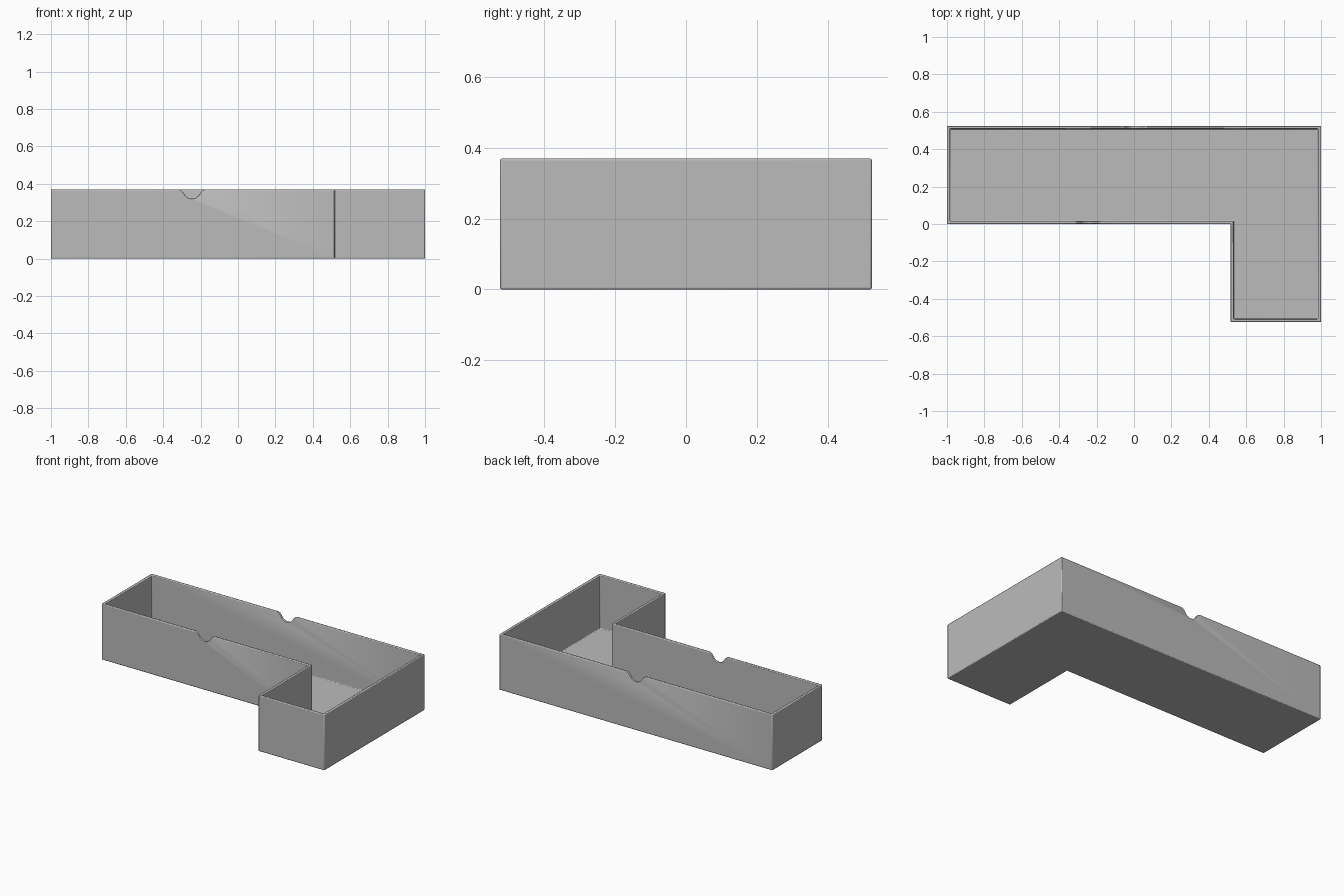
import bpy, bmesh, math

cube = bpy.data.objects.get("Cube")
if cube:
    bpy.data.objects.remove(cube, do_unlink=True)

HEIGHT, WALL, FLOOR = 0.37, 0.016, 0.016

grey = bpy.data.materials.new("plain_grey")
grey.use_nodes = True
colour = (0.5, 0.5, 0.5, 1)
grey.diffuse_color = colour
grey.node_tree.nodes["Principled BSDF"].inputs["Base Color"].default_value = colour


def prism(name, outline, direction):
    """Extrude a closed 3D outline along a direction into a solid."""
    bm = bmesh.new()
    face = bm.faces.new([bm.verts.new(p) for p in outline])
    moved = bmesh.ops.extrude_face_region(bm, geom=[face])["geom"]
    bmesh.ops.translate(bm, vec=direction,
                        verts=[v for v in moved if isinstance(v, bmesh.types.BMVert)])
    bmesh.ops.recalc_face_normals(bm, faces=bm.faces)
    mesh = bpy.data.meshes.new(name)
    bm.to_mesh(mesh)
    bm.free()
    obj = bpy.data.objects.new(name, mesh)
    bpy.context.collection.objects.link(obj)
    mesh.materials.append(grey)
    return obj


# L-shaped body
corners = [(-1, 0), (0.517, 0), (0.517, -0.525), (1, -0.525), (1, 0.525), (-1, 0.525)]
tray = prism("tray", [(x, y, 0) for x, y in corners], (0, 0, HEIGHT))

# Hollow the body: inset the top, then push the inner face down to the floor
bm = bmesh.new()
bm.from_mesh(tray.data)
top = max(bm.faces, key=lambda f: f.calc_center_median().z)
bmesh.ops.inset_region(bm, faces=[top], thickness=WALL, use_even_offset=True)
moved = bmesh.ops.extrude_face_region(bm, geom=[top])["geom"]
bmesh.ops.translate(bm, vec=(0, 0, FLOOR - HEIGHT),
                    verts=[v for v in moved if isinstance(v, bmesh.types.BMVert)])
if top.is_valid:
    bmesh.ops.delete(bm, geom=[top], context="FACES_ONLY")
bmesh.ops.recalc_face_normals(bm, faces=bm.faces)
bm.to_mesh(tray.data)
bm.free()

# Rounded finger notches in the two long walls
half = [(0.068, 0), (0.056, -0.006), (0.045, -0.018), (0.034, -0.035), (0.019, -0.046)]
curve = half + [(0, -0.05)] + [(-x, z) for x, z in reversed(half)]
profile = [(0.068, 0.05)] + curve + [(-0.068, 0.05)]
for name, x0, y0 in (("front_notch_cutter", -0.246, 0), ("back_notch_cutter", 0, 0.525 - WALL)):
    cutter = prism(name, [(x0 + x, y0 - 0.02, HEIGHT + z) for x, z in profile],
                   (0, WALL + 0.04, 0))
    cutter.hide_render = True
    cutter.hide_set(True)
    cut = tray.modifiers.new(name, "BOOLEAN")
    cut.operation = "DIFFERENCE"
    cut.solver = "EXACT"
    cut.object = cutter

# Softened edges
bevel = tray.modifiers.new("soft_edges", "BEVEL")
bevel.width = 0.005
bevel.segments = 2
bevel.limit_method = "ANGLE"
bevel.angle_limit = math.radians(50)

bpy.ops.object.select_all(action="DESELECT")
bpy.context.view_layer.objects.active = tray
tray.select_set(True)
bpy.ops.object.shade_smooth_by_angle(angle=math.radians(30))
